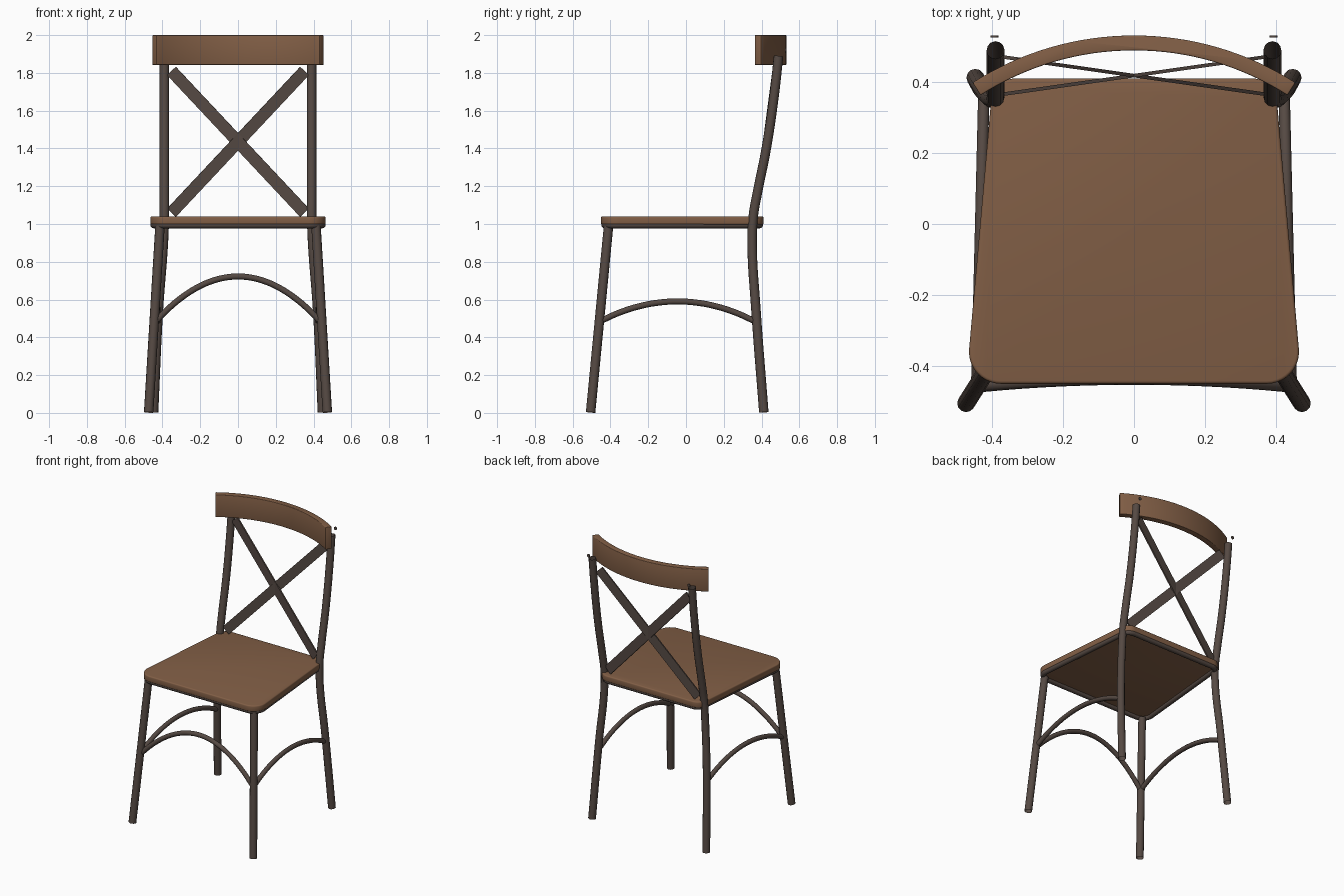
import bpy, bmesh, math
from mathutils import Vector

cube = bpy.data.objects.get("Cube")
if cube:
    bpy.data.objects.remove(cube)


def material(name, rgb):
    m = bpy.data.materials.new(name)
    m.use_nodes = True
    m.diffuse_color = (*rgb, 1)
    m.node_tree.nodes["Principled BSDF"].inputs["Base Color"].default_value = (*rgb, 1)
    return m


WOOD = material("brown wood", (0.223, 0.114, 0.061))
METAL = material("dark metal", (0.091, 0.067, 0.056))


def finish(ob, mat, bevel=0.0):
    """Bevel, smooth and colour a part."""
    ob.data.materials.clear()
    ob.data.materials.append(mat)
    bpy.ops.object.select_all(action="DESELECT")
    ob.select_set(True)
    bpy.context.view_layer.objects.active = ob
    if ob.type == "CURVE":
        bpy.ops.object.convert(target="MESH")
        ob = bpy.context.object
    if bevel:
        mod = ob.modifiers.new("soft edges", "BEVEL")
        mod.width, mod.segments, mod.angle_limit = bevel, 3, math.radians(50)
        bpy.ops.object.modifier_apply(modifier=mod.name)
    bpy.ops.object.shade_smooth_by_angle(angle=math.radians(40))


def tube(name, points, radius, closed=False, curved=True):
    """Open-ended round metal tube along a path."""
    cu = bpy.data.curves.new(name, "CURVE")
    cu.dimensions = "3D"
    cu.bevel_depth, cu.bevel_resolution = radius, 4
    cu.resolution_u = 8
    sp = cu.splines.new("BEZIER" if curved else "POLY")
    if curved:
        sp.bezier_points.add(len(points) - 1)
        for bp, p in zip(sp.bezier_points, points):
            bp.co = p
            bp.handle_left_type = bp.handle_right_type = "AUTO"
    else:
        sp.points.add(len(points) - 1)
        for q, p in zip(sp.points, points):
            q.co = (*p, 1)
    sp.use_cyclic_u = closed
    ob = bpy.data.objects.new(name, cu)
    bpy.context.collection.objects.link(ob)
    finish(ob, METAL)


def slab(name, outline, z0, z1, mat, bevel):
    """Flat outline extruded upward."""
    bm = bmesh.new()
    face = bm.faces.new([bm.verts.new((x, y, z0)) for x, y in outline])
    top = bmesh.ops.extrude_face_region(bm, geom=[face])["geom"]
    bmesh.ops.translate(bm, vec=(0, 0, z1 - z0),
                        verts=[v for v in top if isinstance(v, bmesh.types.BMVert)])
    bmesh.ops.recalc_face_normals(bm, faces=bm.faces)
    me = bpy.data.meshes.new(name)
    bm.to_mesh(me)
    bm.free()
    ob = bpy.data.objects.new(name, me)
    bpy.context.collection.objects.link(ob)
    finish(ob, mat, bevel)


def rounded(corners, steps=10):
    """Round the corners (x, y, radius) of a convex outline."""
    out = []
    n = len(corners)
    for i, (x, y, r) in enumerate(corners):
        p = Vector((x, y))
        a = (Vector(corners[i - 1][:2]) - p).normalized()
        b = (Vector(corners[(i + 1) % n][:2]) - p).normalized()
        half = a.angle(b) / 2
        centre = p + (a + b).normalized() * r / math.sin(half)
        start = (p + a * r / math.tan(half) - centre).normalized()
        end = (p + b * r / math.tan(half) - centre).normalized()
        for k in range(steps + 1):
            out.append(centre + start.slerp(end, k / steps) * r)
    return out


def seat_outline(inset):
    front, back = 0.473 - inset, 0.397 - inset
    y0, y1 = -0.45 + inset, 0.41 - inset
    r0, r1 = 0.09 - inset, 0.07 - inset
    return rounded([(-front, y0, r0), (front, y0, r0), (back, y1, r1), (-back, y1, r1)])


# Seat and the metal rim under it
slab("seat", seat_outline(0), 0.997, 1.04, WOOD, 0.008)
tube("seat_rim", [(x, y, 0.995) for x, y in seat_outline(0.02)], 0.018,
     closed=True, curved=False)

# Curved top rail
R, HALF, STEPS = 0.844, math.radians(32.6), 32
angles = [-HALF + 2 * HALF * i / STEPS for i in range(STEPS + 1)]


def arc(r, seq):
    return [(r * math.sin(a), 0.531 - R + r * math.cos(a)) for a in seq]


slab("top_rail", arc(R, angles) + arc(R - 0.042, angles[::-1]), 1.842, 2.0, WOOD, 0.004)

# Legs, side stretchers and screws on both sides
POST = [(0.447, 0.412, 0.003), (0.421, 0.37, 0.55), (0.395, 0.35, 0.9),
        (0.39, 0.356, 1.04), (0.39, 0.377, 1.16), (0.39, 0.425, 1.4),
        (0.39, 0.468, 1.69), (0.39, 0.49, 1.89)]
for side, s in (("left", 1), ("right", -1)):
    tube(f"back_leg_{side}", [(s * x, y, z) for x, y, z in POST], 0.025)
    tube(f"front_leg_{side}", [(s * 0.473, -0.505, 0.003), (s * 0.413, -0.41, 0.99)],
         0.025, curved=False)
    path = []
    for i in range(9):
        t = i / 4 - 1
        path.append((s * (0.433 - 0.01 * t), -0.045 + 0.41 * t, 0.485 + 0.105 * (1 - t * t)))
    tube(f"side_stretcher_{side}", path, 0.016)
    bpy.ops.mesh.primitive_cylinder_add(vertices=16, radius=0.011, depth=0.006,
                                        location=(s * 0.393, 0.528, 1.92),
                                        rotation=(math.pi / 2, 0, 0))
    screw = bpy.context.object
    screw.name = f"screw_{side}"
    finish(screw, METAL)

# Arched front stretcher
path = []
for i in range(13):
    t = i / 6 - 1
    lift = 1 - t * t
    path.append((0.435 * t, -0.458 + 0.021 * lift, 0.485 + 0.237 * lift))
tube("front_stretcher", path, 0.016)

# Crossed flat bars in the backrest, standing upright on edge
for side, s in (("left", 1), ("right", -1)):
    low, high = Vector((-s * 0.352, 0.368, 1.06)), Vector((s * 0.352, 0.468, 1.81))
    along = (high - low).normalized()
    normal = along.cross(Vector((0, 0, 1))).normalized()
    across = normal.cross(along)
    bpy.ops.mesh.primitive_cube_add(size=1)
    bar = bpy.context.object
    bar.name = f"cross_bar_{side}"
    for v in bar.data.vertices:
        x, y, z = v.co
        v.co = ((low + high) / 2 + across * x * 0.064 + normal * y * 0.01
                + along * z * (high - low).length)
    bm = bmesh.new()
    bm.from_mesh(bar.data)
    bmesh.ops.recalc_face_normals(bm, faces=bm.faces)
    bm.to_mesh(bar.data)
    bm.free()
    finish(bar, METAL)
